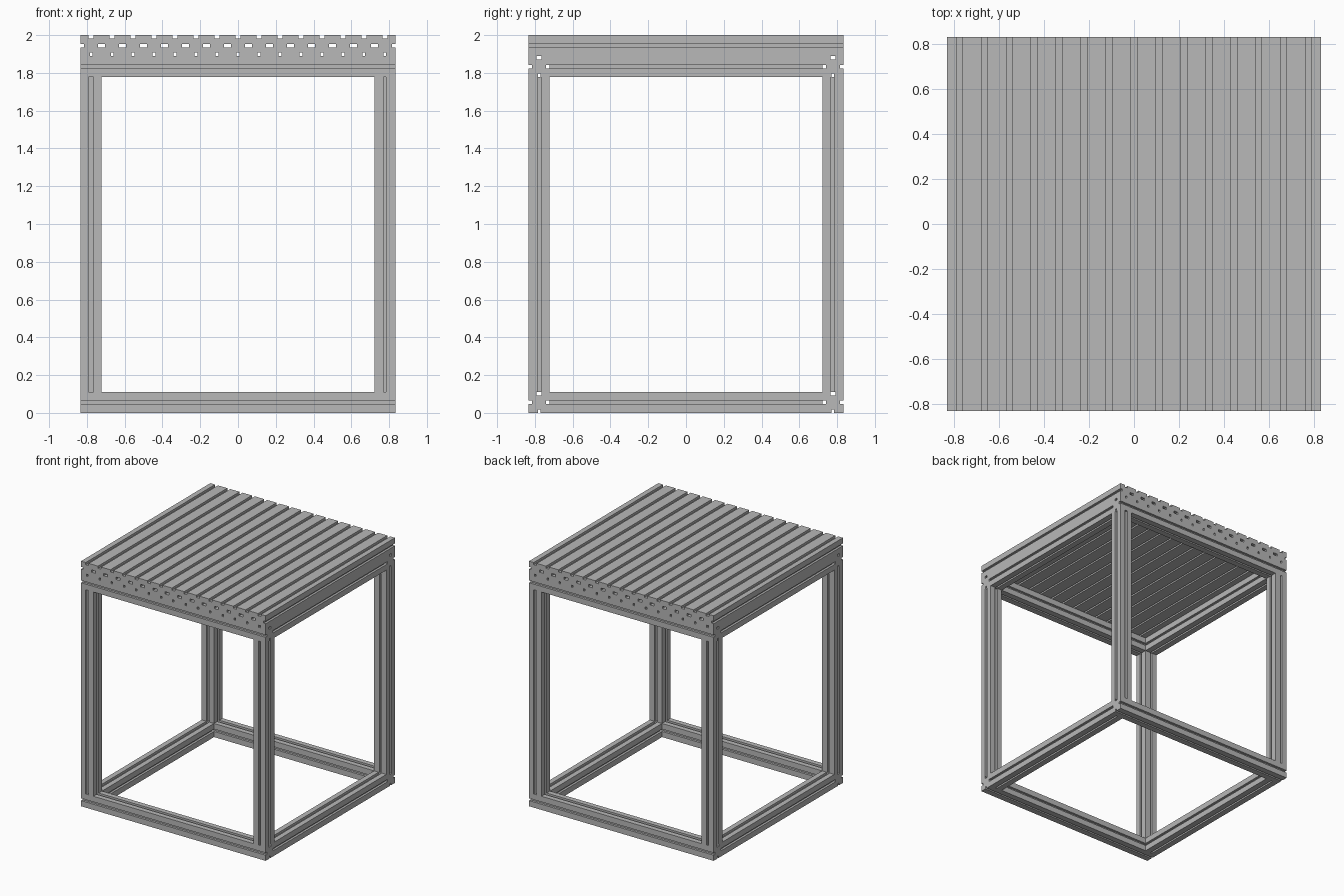
import bpy
import bmesh
from mathutils import Matrix, Vector

cube = bpy.data.objects.get("Cube")
if cube:
    bpy.data.objects.remove(cube, do_unlink=True)

# Single aluminium colour
metal = bpy.data.materials.new("aluminium grey")
metal.use_nodes = True
grey = (0.48, 0.48, 0.48, 1)
metal.diffuse_color = grey
metal.node_tree.nodes["Principled BSDF"].inputs["Base Color"].default_value = grey

HALF_W = 0.8333          # half the table width
SIZE = HALF_W * 2 / 15   # side of one square extrusion
H = SIZE / 2
EDGE = HALF_W - H        # centre line of the outer beams
DEPTH = 0.018            # slot depth
SLOTS = (0.007, 0.0095, 0.0135, 0.0095)  # half widths: bottom, side, top, side

X, Y, Z = Vector((1, 0, 0)), Vector((0, 1, 0)), Vector((0, 0, 1))


def slotted_profile():
    """Square outline with one groove in each side."""
    points = []
    for k, w in enumerate(SLOTS):
        turn = Matrix.Rotation(k * 1.5707963, 3, 'Z')
        for u, v in ((-H, -H), (-w, -H), (-w, DEPTH - H), (w, DEPTH - H), (w, -H)):
            points.append(turn @ Vector((u, v, 0)))
    return points


def beam(name, centre, along, up, length):
    """Extrude the profile along an axis, with its wide slot facing up."""
    side = up.cross(along)
    bm = bmesh.new()
    start = [bm.verts.new(side * p.x + up * p.y - along * length / 2)
             for p in slotted_profile()]
    face = bm.faces.new(start)
    result = bmesh.ops.extrude_face_region(bm, geom=[face], use_keep_orig=True)
    moved = [g for g in result["geom"] if isinstance(g, bmesh.types.BMVert)]
    bmesh.ops.translate(bm, verts=moved, vec=along * length)
    bmesh.ops.recalc_face_normals(bm, faces=bm.faces)
    mesh = bpy.data.meshes.new(name)
    bm.to_mesh(mesh)
    bm.free()
    mesh.materials.append(metal)
    obj = bpy.data.objects.new(name, mesh)
    obj.location = centre
    bpy.context.collection.objects.link(obj)


# Table top: a row of extrusions laid side by side
for i in range(15):
    beam(f"top_plank_{i + 1}", ((i - 7) * SIZE, 0, 2 - H), Y, Z, HALF_W * 2)

# Lower and upper frames: long rails at front and back, short rails between
for level, z in (("lower", H), ("upper", 2 - SIZE - H)):
    for place, s in (("front", -1), ("back", 1)):
        beam(f"{level}_{place}_rail", (0, s * EDGE, z), X, Z, HALF_W * 2)
    for place, s in (("right", -1), ("left", 1)):
        beam(f"{level}_{place}_rail", (s * EDGE, 0, z), Y, Z, (HALF_W - SIZE) * 2)

# Corner posts between the frames
post_bottom, post_top = SIZE, 2 - SIZE * 2
for side_name, sx in (("right", -1), ("left", 1)):
    for end_name, sy in (("front", -1), ("back", 1)):
        beam(f"{end_name}_{side_name}_post",
             (sx * EDGE, sy * EDGE, (post_bottom + post_top) / 2),
             Z, Y * sx, post_top - post_bottom)
